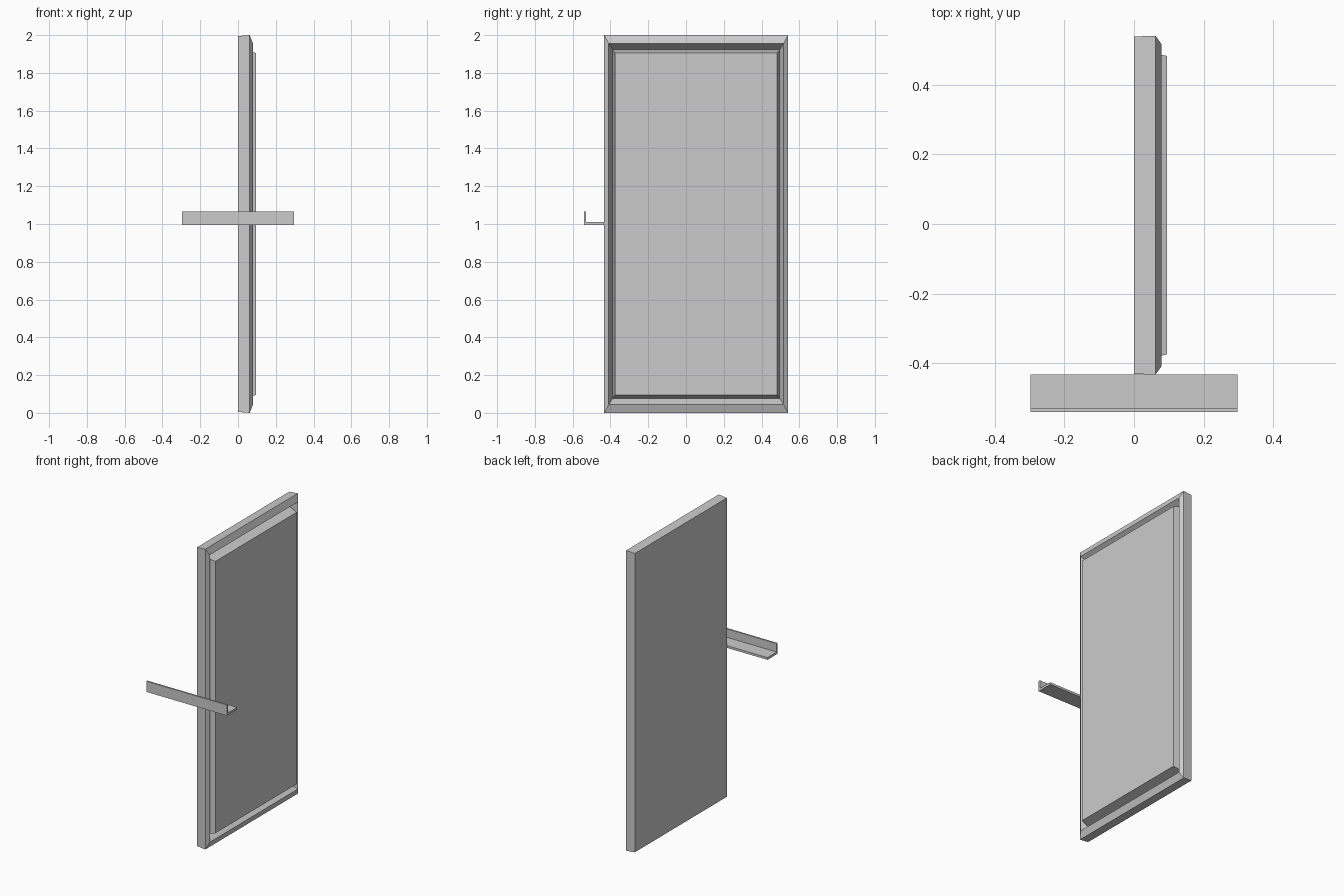
import bpy
import bmesh

cube = bpy.data.objects.get("Cube")
if cube:
    bpy.data.objects.remove(cube, do_unlink=True)

grey = bpy.data.materials.new("plain grey")
grey.use_nodes = True
COLOUR = (0.6, 0.6, 0.6, 1)
grey.diffuse_color = COLOUR
grey.node_tree.nodes["Principled BSDF"].inputs["Base Color"].default_value = COLOUR


def finish(name, bm):
    bmesh.ops.recalc_face_normals(bm, faces=bm.faces)
    mesh = bpy.data.meshes.new(name)
    bm.to_mesh(mesh)
    bm.free()
    mesh.materials.append(grey)
    obj = bpy.data.objects.new(name, mesh)
    bpy.context.collection.objects.link(obj)
    return obj


# Door panel: nested rectangles, each (x, inset in y, inset in z)
Y0, Y1, Z0, Z1 = -0.433, 0.541, 0.0, 2.0
STEPS = [
    (0.0, 0.002, 0.005),     # back
    (0.062, 0.0, 0.0),       # outer edge
    (0.079, 0.024, 0.044),   # moulding ridge
    (0.03, 0.045, 0.077),    # groove
    (0.095, 0.058, 0.095),   # raised field
]
bm = bmesh.new()
rings = []
for x, dy, dz in STEPS:
    corners = [(Y0 + dy, Z0 + dz), (Y1 - dy, Z0 + dz),
               (Y1 - dy, Z1 - dz), (Y0 + dy, Z1 - dz)]
    rings.append([bm.verts.new((x, y, z)) for y, z in corners])
for a, b in zip(rings, rings[1:]):
    for i in range(4):
        j = (i + 1) % 4
        bm.faces.new((a[i], a[j], b[j], b[i]))
bm.faces.new(rings[0])
bm.faces.new(rings[-1])
finish("door_panel", bm)

# Angle bracket: L profile in y, z extruded along x
PROFILE = [(-0.433, 0.995), (-0.433, 1.01), (-0.53, 1.01),
           (-0.53, 1.066), (-0.541, 1.066), (-0.541, 0.995)]
bm = bmesh.new()
face = bm.faces.new([bm.verts.new((-0.297, y, z)) for y, z in PROFILE])
out = bmesh.ops.extrude_face_region(bm, geom=[face], use_keep_orig=True)
moved = [g for g in out["geom"] if isinstance(g, bmesh.types.BMVert)]
bmesh.ops.translate(bm, verts=moved, vec=(0.594, 0, 0))
finish("angle_bracket", bm)
